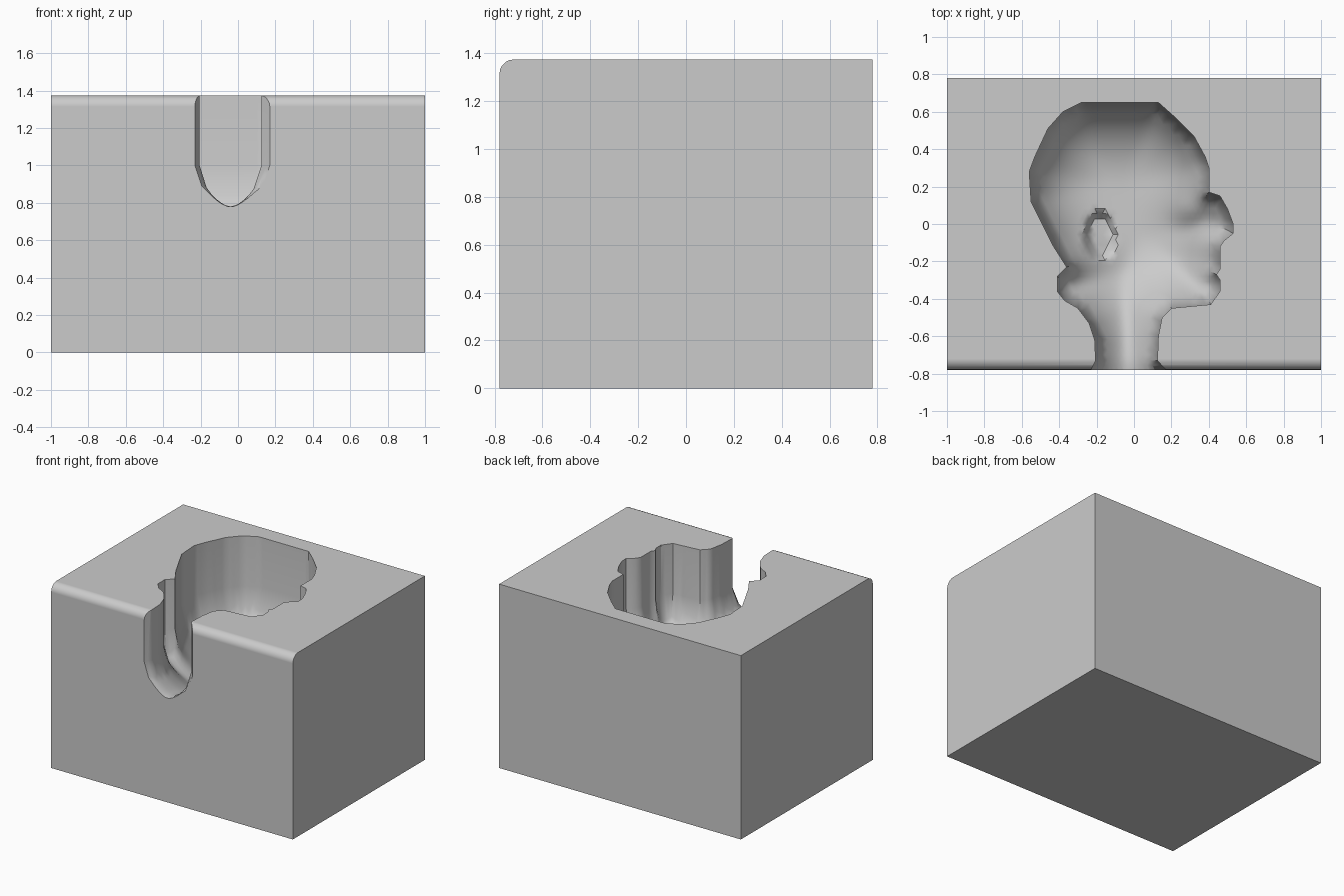
import bpy, bmesh, math
from mathutils import Vector
from mathutils.geometry import delaunay_2d_cdt, intersect_point_line

if "Cube" in bpy.data.objects:
    bpy.data.objects.remove(bpy.data.objects["Cube"])

HEIGHT, DEPTH = 1.375, 1.56
MID = 1.0        # height where the straight walls turn into the rounded floor
STEP = 0.028

# Side silhouette of the head, running off the front of the block at the neck
PROFILE = [(-.23, -1), (-.23, -.78), (-.205, -.73), (-.21, -.62), (-.24, -.53), (-.30, -.45),
           (-.37, -.41), (-.41, -.36), (-.41, -.28), (-.36, -.23), (-.43, -.12),
           (-.50, .02), (-.55, .12), (-.56, .28), (-.53, .36), (-.46, .51),
           (-.38, .60), (-.28, .65), (.13, .65), (.22, .57), (.32, .47), (.38, .36),
           (.40, .30), (.40, .17), (.46, .15), (.50, .08), (.53, 0), (.53, -.05),
           (.48, -.09), (.46, -.12), (.46, -.24), (.44, -.27), (.46, -.30),
           (.46, -.36), (.41, -.43), (.20, -.45), (.15, -.50), (.13, -.60),
           (.125, -.73), (.17, -.78), (.17, -1)]
PROFILE = [Vector(p) for p in PROFILE]
SIDES = list(zip(PROFILE, PROFILE[1:]))      # leaves the neck end open


def wall_distance(p):
    best = 9
    for a, b in SIDES:
        q, t = intersect_point_line(p, a, b)
        q = a.lerp(b, min(max(t, 0), 1))
        best = min(best, (p - q.to_2d()).length)
    return best


def inside(p):
    hit = False
    for a, b in SIDES + [(PROFILE[-1], PROFILE[0])]:
        if (a.y > p.y) != (b.y > p.y) and p.x < a.x + (p.y - a.y) * (b.x - a.x) / (b.y - a.y):
            hit = not hit
    return hit


def bump(p, x, y, rx, ry):
    return math.exp(-((p.x - x) / rx) ** 2 - ((p.y - y) / ry) ** 2)


def floor_height(p):
    d = min(wall_distance(p) / 0.45, 1)
    depth = 0.42 * math.sqrt(1 - (1 - d) ** 2)
    neck = min(max((p.y + .75) / .5, 0), 1)
    depth *= 0.7 + 0.3 * neck
    depth -= 0.05 * bump(p, .31, .06, .08, .06)      # eye socket
    return MID - max(depth, 0)


# Solid head shape used to hollow the block
outline = []
for a, b in SIDES + [(PROFILE[-1], PROFILE[0])]:
    n = max(1, round((b - a).length / STEP))
    outline += [a.lerp(b, i / n) for i in range(n)]
points = list(outline)
for i in range(-25, 25):
    for j in range(-36, 26):
        p = Vector(((i + 0.5 * (j % 2)) * STEP, j * STEP))
        if inside(p) and wall_distance(p) > STEP * 0.6 and p.y > -0.98:
            points.append(p)
n = len(outline)
edges = [(i, (i + 1) % n) for i in range(n)]
flat, _, tris, *_ = delaunay_2d_cdt(points, edges, [], 1, 1e-5)

bm = bmesh.new()
verts = [bm.verts.new((p.x, p.y, floor_height(p))) for p in flat]
for t in tris:
    bm.faces.new([verts[i] for i in t])
loose = [v for v in bm.verts if not v.link_faces]
bmesh.ops.delete(bm, geom=loose, context='VERTS')
inner = [v for v in bm.verts if not v.is_boundary and wall_distance(v.co.to_2d()) > 0.05]
for _ in range(4):
    bmesh.ops.smooth_vert(bm, verts=inner, factor=0.5, use_axis_z=True)
for v in inner:                                       # ear pocket
    r = math.hypot((v.co.x + .18) / .085, (v.co.y + .06) / .13)
    if r < 1:
        v.co.z -= 0.06 * min(1, (1 - r) * 4)
rim = [e for e in bm.edges if e.is_boundary]
up = bmesh.ops.extrude_edge_only(bm, edges=rim)['geom']
for v in up:
    if isinstance(v, bmesh.types.BMVert):
        v.co.z = 1.6
bmesh.ops.holes_fill(bm, edges=[e for e in bm.edges if e.is_boundary], sides=0)
bmesh.ops.recalc_face_normals(bm, faces=bm.faces)
mesh = bpy.data.meshes.new("head_cutter")
bm.to_mesh(mesh)
bm.free()
cutter = bpy.data.objects.new("head_cutter", mesh)
bpy.context.collection.objects.link(cutter)
cutter.hide_render = True

# Block with a rounded top front edge
bm = bmesh.new()
bmesh.ops.create_cube(bm, size=1)
for v in bm.verts:
    v.co = (v.co.x * 2, v.co.y * DEPTH, (v.co.z + .5) * HEIGHT)
front = [e for e in bm.edges if all(v.co.y < 0 and v.co.z > 1 for v in e.verts)]
bmesh.ops.bevel(bm, geom=front, offset=0.06, segments=5, profile=0.5, affect='EDGES')
mesh = bpy.data.meshes.new("mould_block")
bm.to_mesh(mesh)
bm.free()
block = bpy.data.objects.new("mould_block", mesh)
bpy.context.collection.objects.link(block)
grey = bpy.data.materials.new("plain grey")
grey.diffuse_color = (0.6, 0.6, 0.6, 1)
grey.use_nodes = True
grey.node_tree.nodes["Principled BSDF"].inputs["Base Color"].default_value = grey.diffuse_color
mesh.materials.append(grey)
cutter.data.materials.append(grey)

# Hollow out the head and neck
bpy.context.view_layer.objects.active = block
block.select_set(True)
cut = block.modifiers.new("head_cavity", 'BOOLEAN')
cut.operation = 'DIFFERENCE'
cut.solver = 'EXACT'
cut.object = cutter
bpy.ops.object.modifier_apply(modifier=cut.name)
bpy.data.objects.remove(cutter)
bpy.ops.object.shade_smooth_by_angle(angle=math.radians(35))
weighted = block.modifiers.new("clean_shading", 'WEIGHTED_NORMAL')
weighted.keep_sharp = True
